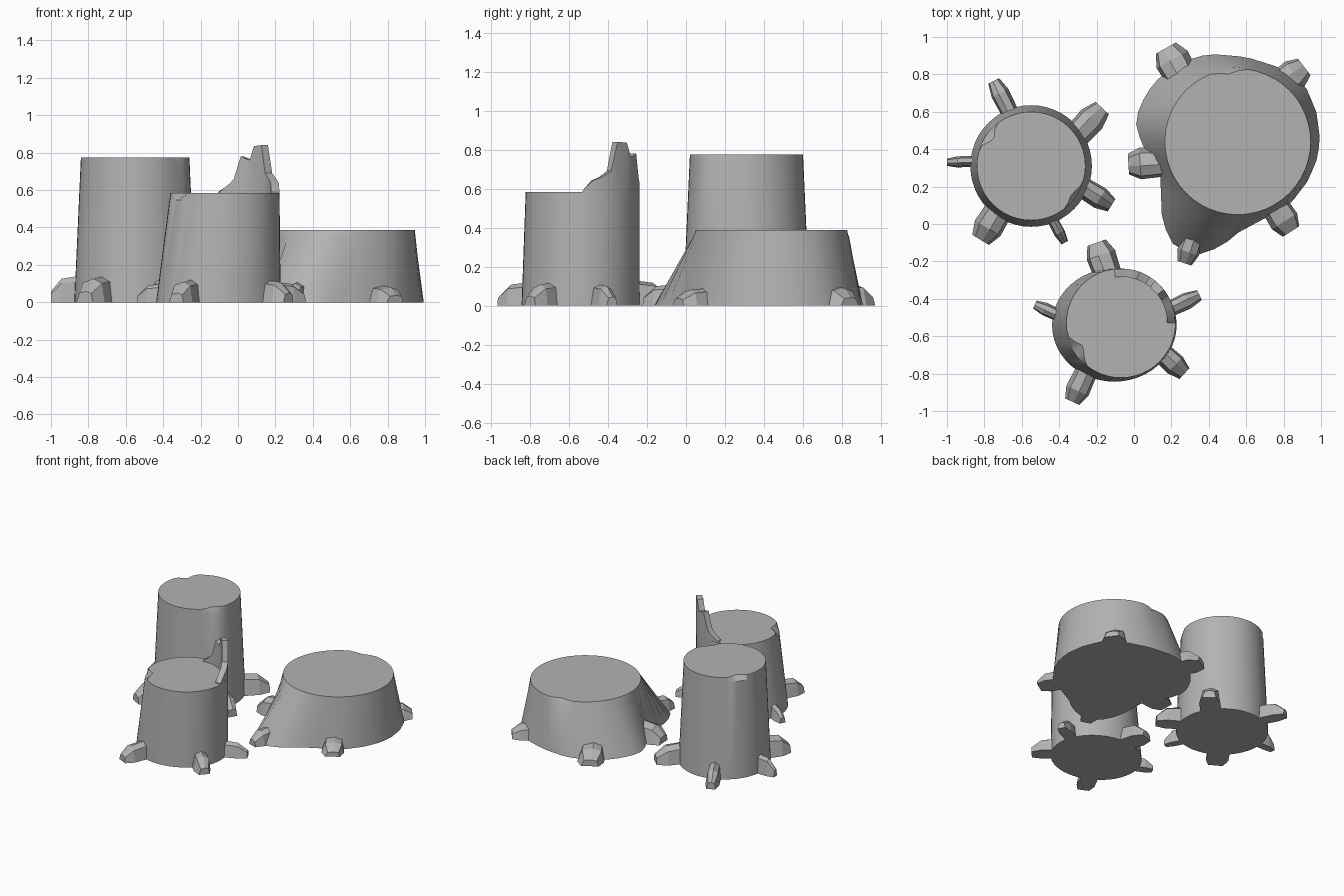
import bpy, bmesh, math
from mathutils import Vector

if "Cube" in bpy.data.objects:
    bpy.data.objects.remove(bpy.data.objects["Cube"])

GREY = bpy.data.materials.new("stump grey")
GREY.diffuse_color = (0.45, 0.45, 0.45, 1)
GREY.use_nodes = True
GREY.node_tree.nodes["Principled BSDF"].inputs["Base Color"].default_value = GREY.diffuse_color
N = 48


def finish(name, bm, smooth=True):
    bmesh.ops.recalc_face_normals(bm, faces=bm.faces)
    mesh = bpy.data.meshes.new(name)
    bm.to_mesh(mesh)
    bm.free()
    mesh.materials.append(GREY)
    obj = bpy.data.objects.new(name, mesh)
    bpy.context.collection.objects.link(obj)
    if smooth:
        bpy.context.view_layer.objects.active = obj
        obj.select_set(True)
        bpy.ops.object.shade_smooth_by_angle(angle=math.radians(30))
        obj.select_set(False)
    return obj


def loft(bm, rings):
    """Closed solid through rings of equal length."""
    vs = [[bm.verts.new(p) for p in ring] for ring in rings]
    n = len(vs[0])
    for a, b in zip(vs, vs[1:]):
        for i in range(n):
            j = (i + 1) % n
            bm.faces.new((a[i], a[j], b[j], b[i]))
    bm.faces.new(vs[0][::-1])
    bm.faces.new(vs[-1])


def ray_outline(points, c, ang):
    """Point where a ray from c meets a closed outline."""
    d = Vector((math.cos(ang), math.sin(ang)))
    best = 0
    for p, q in zip(points, points[1:] + points[:1]):
        p, e = Vector(p) - c, Vector(q) - Vector(p)
        den = d.cross(e)
        if abs(den) > 1e-9:
            t, u = p.cross(e) / den, p.cross(d) / den
            if t > best and -1e-6 <= u <= 1.000001:
                best = t
    return c + d * best


def stump(name, top, r, h, base, chips):
    """Tapered trunk with chipped rim; base is a function of angle."""
    rings = [[], [], []]
    for i in range(N):
        a = math.tau * i / N
        d = Vector((math.cos(a), math.sin(a)))
        bot, up = base(a), Vector(top) + d * r
        chip = 0
        for centre, half, depth in chips:
            diff = abs((math.degrees(a) - centre + 180) % 360 - 180)
            chip = max(chip, depth * (1 - diff / half))
        rings[0].append((*bot, 0))
        rings[1].append((*bot.lerp(up, 1 - 0.035 / h), h - 0.035))
        rings[2].append((*(up - d * chip), h))
    bm = bmesh.new()
    loft(bm, rings)
    finish(name, bm)


def ellipse(cx, cy, rx, ry):
    return lambda a: Vector((cx + rx * math.cos(a), cy + ry * math.sin(a)))


def root(name, start, tip, w, h):
    """Angular root running from inside the trunk to a blunt tip."""
    s, t = Vector(start), Vector(tip)
    d = (t - s).normalized()
    side = Vector((-d.y, d.x))
    s = s - d * 0.05
    rings = []
    for f, wf, hf in ((0, 0.9, 1.05), (0.7, 1.0, 0.9), (1.0, 0.65, 0.42)):
        c = s.lerp(t, f)
        rings.append([(*(c + side * w * k * wf), z * h * hf) for k, z in
                      ((-0.5, 0), (0.5, 0), (0.4, 0.8), (0.08, 1), (-0.32, 0.85))])
    bm = bmesh.new()
    loft(bm, rings)
    finish(name, bm, False)


# Trunks
stump("tall_stump", (-0.55, 0.31), 0.29, 0.775,
      ellipse(-0.55, 0.31, 0.325, 0.325), [(145, 14, 0.05), (-35, 16, 0.03)])
stump("broken_stump", (-0.07, -0.53), 0.292, 0.583,
      ellipse(-0.105, -0.54, 0.333, 0.303), [(212, 18, 0.06)])

WIDE_BASE = [(0.995, 0.45), (0.975, 0.6), (0.92, 0.73), (0.8, 0.83), (0.6, 0.893),
             (0.4, 0.91), (0.23, 0.86), (0.1, 0.75), (0.025, 0.62), (0.01, 0.52),
             (0.05, 0.41), (0.14, 0.27), (0.15, 0.01), (0.22, -0.13), (0.34, -0.165),
             (0.47, -0.12), (0.55, -0.05), (0.68, 0.02), (0.83, 0.1), (0.93, 0.23),
             (0.98, 0.35)]
WIDE_MID = Vector((0.5, 0.4))
stump("wide_stump", (0.555, 0.44), 0.39, 0.387,
      lambda a: ray_outline(WIDE_BASE, WIDE_MID, a), [(98, 14, 0.025)])

# Splintered wall left standing on the broken stump: angle, height
SPLINTER = [(97, 0.59), (84, 0.635), (79, 0.66), (70, 0.78), (62, 0.765), (58, 0.76),
            (51, 0.835), (38, 0.84), (30, 0.69), (20, 0.66), (10, 0.64), (0, 0.59)]
bm = bmesh.new()
sections = []
for deg, z in SPLINTER:
    a = math.radians(deg)
    d = Vector((math.cos(a), math.sin(a)))
    o, i = Vector((-0.07, -0.53)) + d * 0.292, Vector((-0.07, -0.53)) + d * 0.248
    sections.append([(*o, 0.56), (*i, 0.56), (*i, z), (*o, z)])
loft(bm, sections)
finish("splintered_wall", bm)

# Roots: start, tip, width, height
ROOTS = {
    "tall_stump_root": [
        ((-0.86, 0.335), (-1.0, 0.33), 0.06, 0.14), ((-0.66, 0.59), (-0.75, 0.765), 0.1, 0.13),
        ((-0.32, 0.46), (-0.17, 0.62), 0.15, 0.14), ((-0.28, 0.2), (-0.12, 0.1), 0.12, 0.14),
        ((-0.44, 0.03), (-0.37, -0.1), 0.06, 0.12), ((-0.72, 0.08), (-0.82, -0.085), 0.16, 0.14)],
    "broken_stump_root": [
        ((-0.4, -0.49), (-0.53, -0.43), 0.07, 0.1), ((-0.14, -0.27), (-0.2, -0.1), 0.16, 0.13),
        ((0.18, -0.46), (0.35, -0.38), 0.09, 0.11), ((0.14, -0.68), (0.27, -0.8), 0.12, 0.12),
        ((-0.26, -0.8), (-0.33, -0.95), 0.13, 0.12)],
    "wide_stump_root": [
        ((0.26, 0.78), (0.17, 0.94), 0.19, 0.12), ((0.78, 0.74), (0.91, 0.84), 0.17, 0.1),
        ((0.13, 0.33), (-0.03, 0.32), 0.17, 0.13), ((0.32, -0.06), (0.27, -0.21), 0.12, 0.11),
        ((0.75, 0.1), (0.84, -0.04), 0.16, 0.09)],
}
for name, items in ROOTS.items():
    for k, spec in enumerate(items):
        root(f"{name}_{k + 1}", *spec)
